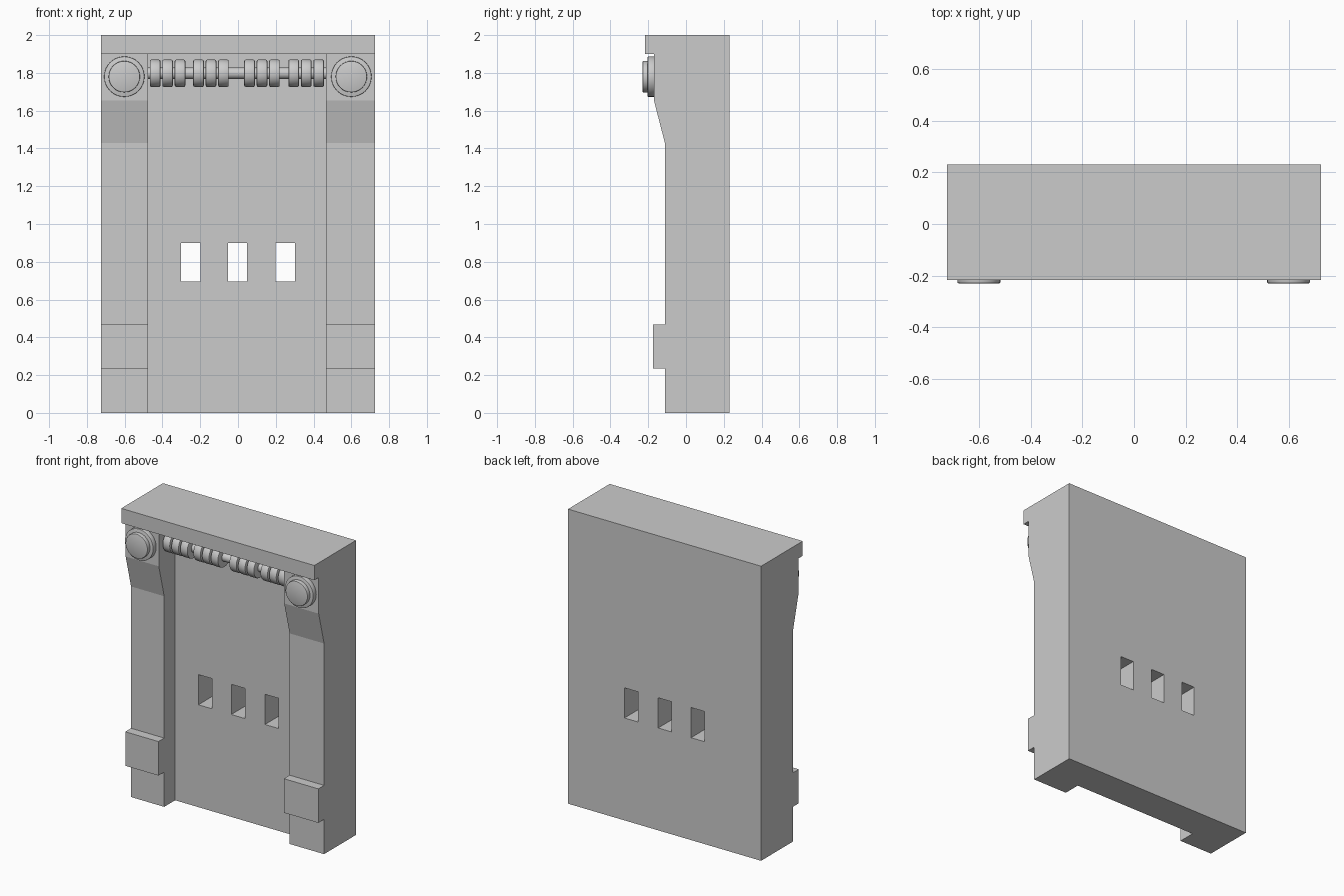
import bpy, bmesh
from math import pi
from mathutils import Matrix

if "Cube" in bpy.data.objects:
    bpy.data.objects.remove(bpy.data.objects["Cube"])

W = 0.725                      # half width of the gate
INNER_L, INNER_R = -0.476, 0.466


def add_object(name, bm):
    bmesh.ops.recalc_face_normals(bm, faces=bm.faces)
    mesh = bpy.data.meshes.new(name)
    bm.to_mesh(mesh)
    bm.free()
    obj = bpy.data.objects.new(name, mesh)
    bpy.context.collection.objects.link(obj)
    return obj


def extrude_x(name, profile, x0, x1):
    """Extrude a (y, z) outline along x."""
    bm = bmesh.new()
    face = bm.faces.new([bm.verts.new((x0, y, z)) for y, z in profile])
    ret = bmesh.ops.extrude_face_region(bm, geom=[face])
    verts = [g for g in ret["geom"] if isinstance(g, bmesh.types.BMVert)]
    bmesh.ops.translate(bm, verts=verts, vec=(x1 - x0, 0, 0))
    return add_object(name, bm)


def box(name, x0, x1, y0, y1, z0, z1):
    return extrude_x(name, [(y0, z0), (y1, z0), (y1, z1), (y0, z1)], x0, x1)


def cylinder(name, center, radius, length, axis, bevel=0.0):
    bm = bmesh.new()
    rot = Matrix.Rotation(pi / 2, 4, 'Y' if axis == 'X' else 'X')
    bmesh.ops.create_cone(bm, cap_ends=True, segments=32, radius1=radius,
                          radius2=radius, depth=length,
                          matrix=Matrix.Translation(center) @ rot)
    if bevel:
        rims = [e for e in bm.edges if any(len(f.verts) > 4 for f in e.link_faces)]
        bmesh.ops.bevel(bm, geom=rims, offset=bevel, segments=2,
                        profile=0.5, affect='EDGES')
    obj = add_object(name, bm)
    bpy.ops.object.select_all(action='DESELECT')
    obj.select_set(True)
    bpy.context.view_layer.objects.active = obj
    bpy.ops.object.shade_smooth_by_angle(angle=pi / 6)
    return obj


def cut(target, cutter):
    cutter.hide_render = True
    mod = target.modifiers.new("cut", 'BOOLEAN')
    mod.operation = 'DIFFERENCE'
    mod.solver = 'EXACT'
    mod.object = cutter
    bpy.context.view_layer.objects.active = target
    bpy.ops.object.modifier_apply(modifier=mod.name)
    bpy.data.objects.remove(cutter, do_unlink=True)


# Wall with pillars: side outline with plinth band and corbel
side = [(0.23, 0), (0.23, 2), (0, 2), (0, 1.9), (-0.17, 1.9), (-0.17, 1.655),
        (-0.112, 1.43), (-0.112, 0.467), (-0.174, 0.467), (-0.174, 0.236),
        (-0.112, 0.236), (-0.112, 0)]
wall = extrude_x("wall_and_pillars", side, -W, W)

# Recess between the pillars, then three windows through the wall
cut(wall, box("recess_cutter", INNER_L, INNER_R, -0.5, 0.005, -0.2, 1.9))
for x in (-0.25, -0.003, 0.25):
    cut(wall, box("window_cutter", x - 0.051, x + 0.051, -0.5, 0.5, 0.695, 0.9))

# Lintel along the top front
box("lintel", -W, W, -0.217, 0, 1.9, 2)

# Round bosses on the pillar heads
for label, x in (("left", -0.602), ("right", 0.6)):
    cylinder(f"{label}_boss_base", (x, -0.183, 1.78), 0.107, 0.04, 'Y', 0.004)
    cylinder(f"{label}_boss_cap", (x, -0.21, 1.78), 0.083, 0.04, 'Y', 0.004)

# Roller shaft and its groups of three discs
RY, RZ = -0.073, 1.798
cylinder("roller_shaft", ((INNER_L + INNER_R) / 2, RY, RZ), 0.03,
         INNER_R - INNER_L, 'X')
for middle in (-0.373, -0.143, 0.127, 0.361):
    for step in (-0.066, 0, 0.066):
        cylinder("roller_disc", (middle + step, RY, RZ), 0.072, 0.056, 'X', 0.007)
